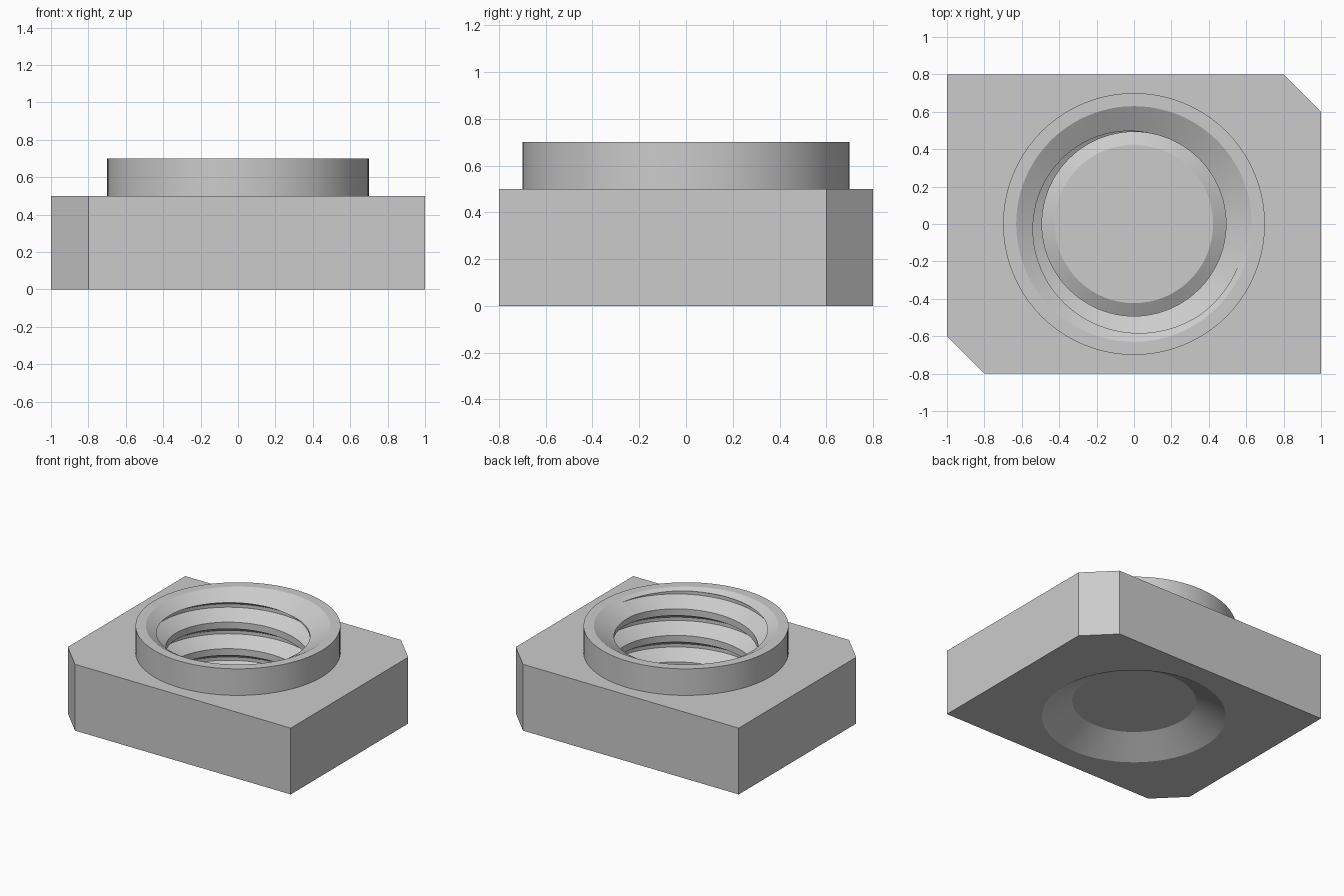
import bpy, bmesh
from math import cos, sin, tau

if "Cube" in bpy.data.objects:
    bpy.data.objects.remove(bpy.data.objects["Cube"])

N = 96                       # sides per turn
PITCH = 0.2
MINOR, MAJOR = 0.492, 0.6
HEIGHT, MOUTH, SLOPE = 0.7, 0.63, 0.58


def make_object(name, bm):
    bmesh.ops.recalc_face_normals(bm, faces=bm.faces)
    mesh = bpy.data.meshes.new(name)
    bm.to_mesh(mesh)
    bm.free()
    ob = bpy.data.objects.new(name, mesh)
    bpy.context.collection.objects.link(ob)
    return ob


def prism(name, sections):
    """Solid lofted through (outline, z) sections, capped at both ends."""
    bm = bmesh.new()
    rings = [[bm.verts.new((x, y, z)) for x, y in pts] for pts, z in sections]
    for a, b in zip(rings, rings[1:]):
        for i in range(len(a)):
            j = (i + 1) % len(a)
            bm.faces.new((a[i], a[j], b[j], b[i]))
    bm.faces.new(rings[0])
    bm.faces.new(rings[-1])
    return make_object(name, bm)


def circle(r):
    return [(r * cos(tau * i / N), r * sin(tau * i / N)) for i in range(N)]


def thread_rod():
    """Right-hand threaded rod used to cut the bore."""
    profile = [(-0.075, MINOR), (-0.0125, MAJOR), (0.0125, MAJOR), (0.075, MINOR)]
    z0, turns = -0.5, 8
    bm = bmesh.new()
    cols = []
    for i in range(turns * N + 1):
        a = tau * (i % N) / N
        zc = z0 + PITCH * i / N
        cols.append([bm.verts.new((r * cos(a), r * sin(a), zc + dz)) for dz, r in profile])
    for i in range(turns * N):
        a, b = cols[i], cols[i + 1]
        for k in range(3):
            bm.faces.new((a[k], b[k], b[k + 1], a[k + 1]))
        if i + N < turns * N:
            c, d = cols[i + N], cols[i + N + 1]
            bm.faces.new((a[3], b[3], d[0], c[0]))
    # close both ends with fans to a centre point
    rim = [e for e in bm.edges if e.is_boundary]
    low, high = bm.verts.new((0, 0, -0.45)), bm.verts.new((0, 0, 1.05))
    for e in rim:
        pole = low if e.verts[0].co.z < 0.3 else high
        bm.faces.new((e.verts[0], e.verts[1], pole))
    bmesh.ops.triangulate(bm, faces=bm.faces)
    return make_object("thread_cutter", bm)


def boolean(target, tool, operation):
    mod = target.modifiers.new(operation, 'BOOLEAN')
    mod.operation, mod.object, mod.solver = operation, tool, 'EXACT'
    bpy.context.view_layer.objects.active = target
    bpy.ops.object.modifier_apply(modifier=mod.name)
    bpy.data.objects.remove(tool, do_unlink=True)


# base plate with two clipped corners
outline = [(-0.8, -0.8), (1, -0.8), (1, 0.6), (0.8, 0.8), (-1, 0.8), (-1, -0.6)]
nut = prism("slot_nut", [(outline, 0), (outline, 0.5)])

# round raised collar
boolean(nut, prism("collar", [(circle(0.7), 0.25), (circle(0.7), HEIGHT)]), 'UNION')

# threaded bore
boolean(nut, thread_rod(), 'DIFFERENCE')

# countersinks at the top and bottom mouths
for base, s in ((HEIGHT, 1), (0, -1)):
    sections = [(circle(MOUTH + d / SLOPE), base + s * d) for d in (-0.12, 0.1)]
    boolean(nut, prism("countersink", sections), 'DIFFERENCE')

bpy.ops.object.select_all(action='DESELECT')
nut.select_set(True)
bpy.context.view_layer.objects.active = nut
bpy.ops.object.shade_smooth_by_angle(angle=0.35)
